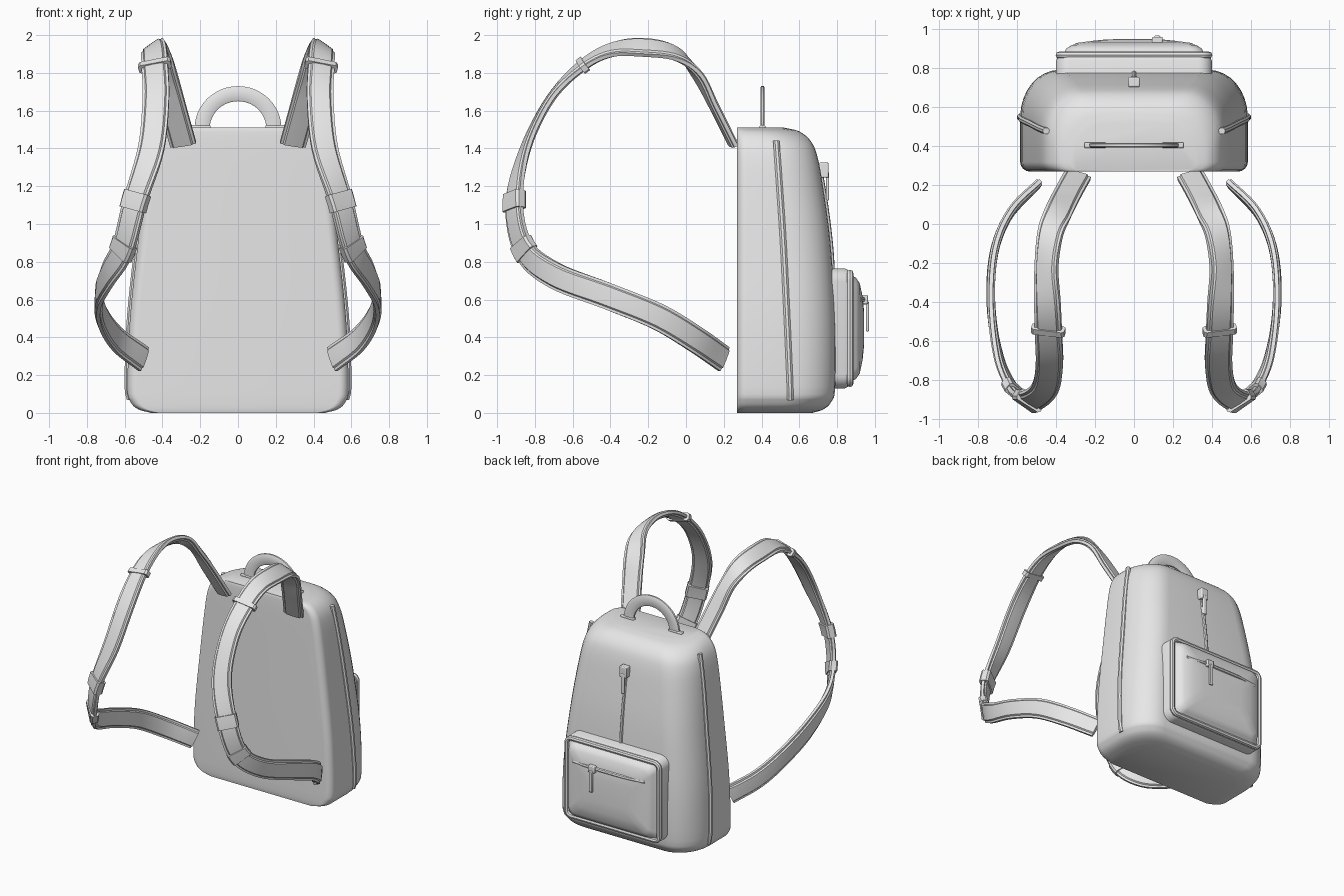
import bpy, bmesh, math
from mathutils import Vector

cube = bpy.data.objects.get("Cube")
if cube:
    bpy.data.objects.remove(cube, do_unlink=True)

grey = bpy.data.materials.new("light grey fabric")
grey.use_nodes = True
COLOUR = (0.8, 0.8, 0.8, 1)
grey.diffuse_color = COLOUR
grey.node_tree.nodes["Principled BSDF"].inputs["Base Color"].default_value = COLOUR


def finish(ob, angle=40):
    ob.data.materials.append(grey)
    bpy.ops.object.select_all(action='DESELECT')
    ob.select_set(True)
    bpy.context.view_layer.objects.active = ob
    bpy.ops.object.shade_smooth_by_angle(angle=math.radians(angle))
    return ob


def spline(points, steps):
    """Smooth path through tuples of any length."""
    pts = [Vector(p) for p in points]
    pts = [2 * pts[0] - pts[1]] + pts + [2 * pts[-1] - pts[-2]]
    out = []
    for a, b, c, d in zip(pts, pts[1:], pts[2:], pts[3:]):
        for i in range(steps):
            t = i / steps
            out.append(0.5 * (2 * b + (c - a) * t + (2 * a - 5 * b + 4 * c - d) * t ** 2
                              + (3 * b - a - 3 * c + d) * t ** 3))
    return out + [pts[-2]]


def loft(name, rings, angle=40):
    """Skin closed rings and cap both ends."""
    bm = bmesh.new()
    loops = [[bm.verts.new(p) for p in ring] for ring in rings]
    n = len(loops[0])
    for a, b in zip(loops, loops[1:]):
        for i in range(n):
            j = (i + 1) % n
            bm.faces.new((a[i], a[j], b[j], b[i]))
    bm.faces.new(loops[0])
    bm.faces.new(loops[-1])
    bmesh.ops.recalc_face_normals(bm, faces=bm.faces[:])
    me = bpy.data.meshes.new(name)
    bm.to_mesh(me)
    bm.free()
    ob = bpy.data.objects.new(name, me)
    bpy.context.collection.objects.link(ob)
    return finish(ob, angle)


# half-section of a padded band with a thin bound edge
BAND = [(-1, 0.45), (-0.8, 0.5), (-0.7, 0.9), (0, 1), (0.7, 0.9), (0.8, 0.5), (1, 0.45)]
SLAB = [(-1, 0.6), (-0.85, 1), (0.85, 1), (1, 0.6)]


def sweep(name, path, width, thick, half=BAND, side=1):
    """Sweep a flat section; each path item is a position plus a width direction."""
    section = half + [(u, -v) for u, v in reversed(half)]
    pos = [Vector(p[:3]) for p in path]
    rings = []
    for i, p in enumerate(pos):
        tangent = (pos[min(i + 1, len(pos) - 1)] - pos[max(i - 1, 0)]).normalized()
        w = Vector(path[i][3:])
        w = (w - tangent * w.dot(tangent)).normalized()
        normal = tangent.cross(w)
        ring = [p + w * (u * width / 2) + normal * (v * thick / 2) for u, v in section]
        rings.append([(q.x * side, q.y, q.z) for q in ring])
    return loft(name, rings)


def tube(name, points, radius, closed=False, steps=1):
    cu = bpy.data.curves.new(name, 'CURVE')
    cu.dimensions = '3D'
    cu.bevel_depth = radius
    cu.bevel_resolution = 2
    cu.use_fill_caps = True
    pts = points if closed else spline(points, steps)
    sp = cu.splines.new('POLY')
    sp.points.add(len(pts) - 1)
    for sp_pt, p in zip(sp.points, pts):
        sp_pt.co = (*p, 1)
    sp.use_cyclic_u = closed
    ob = bpy.data.objects.new(name, cu)
    bpy.context.collection.objects.link(ob)
    bpy.ops.object.select_all(action='DESELECT')
    ob.select_set(True)
    bpy.context.view_layer.objects.active = ob
    bpy.ops.object.convert(target='MESH')
    return finish(bpy.context.object)


def box(name, centre, size, bevel=0.006):
    bpy.ops.mesh.primitive_cube_add(size=1, location=centre)
    ob = bpy.context.object
    ob.name = name
    ob.scale = size
    bpy.ops.object.transform_apply(location=False, rotation=False, scale=True)
    mod = ob.modifiers.new("bevel", 'BEVEL')
    mod.width = bevel
    mod.segments = 2
    return finish(ob)


def corner(cx, cy, rx, ry, start, n=8):
    return [(cx + rx * math.cos(a), cy + ry * math.sin(a))
            for a in (math.radians(start + 90 * i / n) for i in range(n + 1))]


def rounded(hx, lo, hi, lo_r, hi_rx, hi_ry):
    """Rounded rectangle outline with separate low and high corners."""
    return (corner(hx - hi_rx, hi - hi_ry, hi_rx, hi_ry, 0)
            + corner(-hx + hi_rx, hi - hi_ry, hi_rx, hi_ry, 90)
            + corner(-hx + lo_r, lo + lo_r, lo_r, lo_r, 180)
            + corner(hx - lo_r, lo + lo_r, lo_r, lo_r, 270))


# main bag: height, half width, back depth
FRONT = 0.27
profile = [(0, 0.46, 0.67), (0.02, 0.53, 0.73), (0.06, 0.57, 0.77), (0.14, 0.585, 0.79),
           (0.5, 0.572, 0.79), (0.9, 0.53, 0.765), (1.2, 0.495, 0.725), (1.36, 0.47, 0.695),
           (1.44, 0.44, 0.66), (1.49, 0.39, 0.6), (1.51, 0.32, 0.52)]
loft("bag_body", [[(x, y, z) for x, y in rounded(w, FRONT, back, 0.05, 0.2, min(0.24, back - 0.33))]
                  for z, w, back in spline(profile, 4)])

# back pocket: depth, inset from its outline
pocket = [(0.64, 0), (0.84, 0), (0.858, 0.008), (0.87, 0.035), (0.9, 0.05),
          (0.92, 0.08), (0.935, 0.15), (0.942, 0.22)]
rings = []
for y, inset in pocket:
    r = max(0.05, 0.07 - inset / 4)
    rings.append([(x, y, z) for x, z in rounded(0.4 - inset, 0.13 + inset, 0.765 - inset, r, r, r)])
loft("back_pocket", rings)
tube("pocket_piping", [(x, 0.868, z) for x, z in rounded(0.385, 0.155, 0.74, 0.04, 0.04, 0.04)],
     0.018, closed=True)
tube("pocket_zip", [(-0.3, 0.916, 0.6), (-0.15, 0.934, 0.6), (0, 0.936, 0.6),
                    (0.15, 0.934, 0.6), (0.3, 0.916, 0.6)], 0.014, steps=3)
box("pocket_zip_slider", (0.12, 0.945, 0.6), (0.055, 0.035, 0.05))
box("pocket_zip_pull", (0.12, 0.961, 0.51), (0.03, 0.016, 0.16))

# upper back zip
tube("back_zip", [(0, 0.776, 0.74), (0, 0.765, 0.9), (0, 0.74, 1.1), (0, 0.706, 1.31)], 0.013, steps=3)
box("back_zip_slider", (0, 0.73, 1.285), (0.06, 0.05, 0.08))
box("back_zip_pull", (0, 0.75, 1.2), (0.03, 0.016, 0.15))

# carry handle
arch = []
for i in range(25):
    a = math.pi * i / 24
    c, s = math.cos(a), math.sin(a)
    arch.append((0.19 * c, 0.405, 1.505 + 0.185 * s, c, 0, s))
sweep("carry_handle", arch, 0.08, 0.022, SLAB)

# shoulder strap: position followed by width direction
strap = [
    (0.29, 0.25, 1.42, 1, 0, 0.3), (0.345, 0.15, 1.62, 1, 0, 0.3),
    (0.39, 0.06, 1.79, 1, 0.2, 0.1), (0.43, -0.05, 1.9, 0.9, 0, -0.4),
    (0.45, -0.22, 1.935, 0.8, 0, -0.6), (0.445, -0.4, 1.92, 0.9, 0, -0.4),
    (0.44, -0.56, 1.83, 1, 0.1, -0.2), (0.435, -0.72, 1.66, 1, 0.1, 0),
    (0.46, -0.85, 1.4, 0.95, 0.2, 0), (0.545, -0.91, 1.12, 0.8, 0.5, 0),
    (0.61, -0.86, 0.87, 0.6, 0.5, 0.5), (0.69, -0.7, 0.73, 0.25, 0.4, 0.85),
    (0.735, -0.42, 0.62, 0, 0.35, 0.93), (0.72, -0.15, 0.51, -0.1, 0.45, 0.9),
    (0.64, 0.05, 0.39, -0.2, 0.42, 0.88), (0.5, 0.2, 0.285, -0.35, 0.4, 0.85)]
path = spline(strap, 6)

for label, side in (("left", 1), ("right", -1)):
    sweep(label + "_shoulder_strap", path, 0.14, 0.045, BAND, side)
    # buckles and stitched fold wrapped around the strap
    sweep(label + "_strap_buckle", path[53:56], 0.15, 0.065, SLAB, side)
    sweep(label + "_strap_slider", path[59:62], 0.15, 0.06, SLAB, side)
    sweep(label + "_strap_fold", path[35:37], 0.175, 0.056, SLAB, side)
    # side zip and handle foot
    tube(label + "_side_zip", [(side * x, y, z) for x, y, z in (
        (0.452, 0.478, 1.44), (0.492, 0.495, 1.2), (0.53, 0.515, 0.9),
        (0.572, 0.535, 0.5), (0.584, 0.55, 0.16), (0.572, 0.552, 0.07))], 0.018, steps=5)
    box(label + "_handle_foot", (side * 0.2, 0.405, 1.512), (0.11, 0.03, 0.022))
